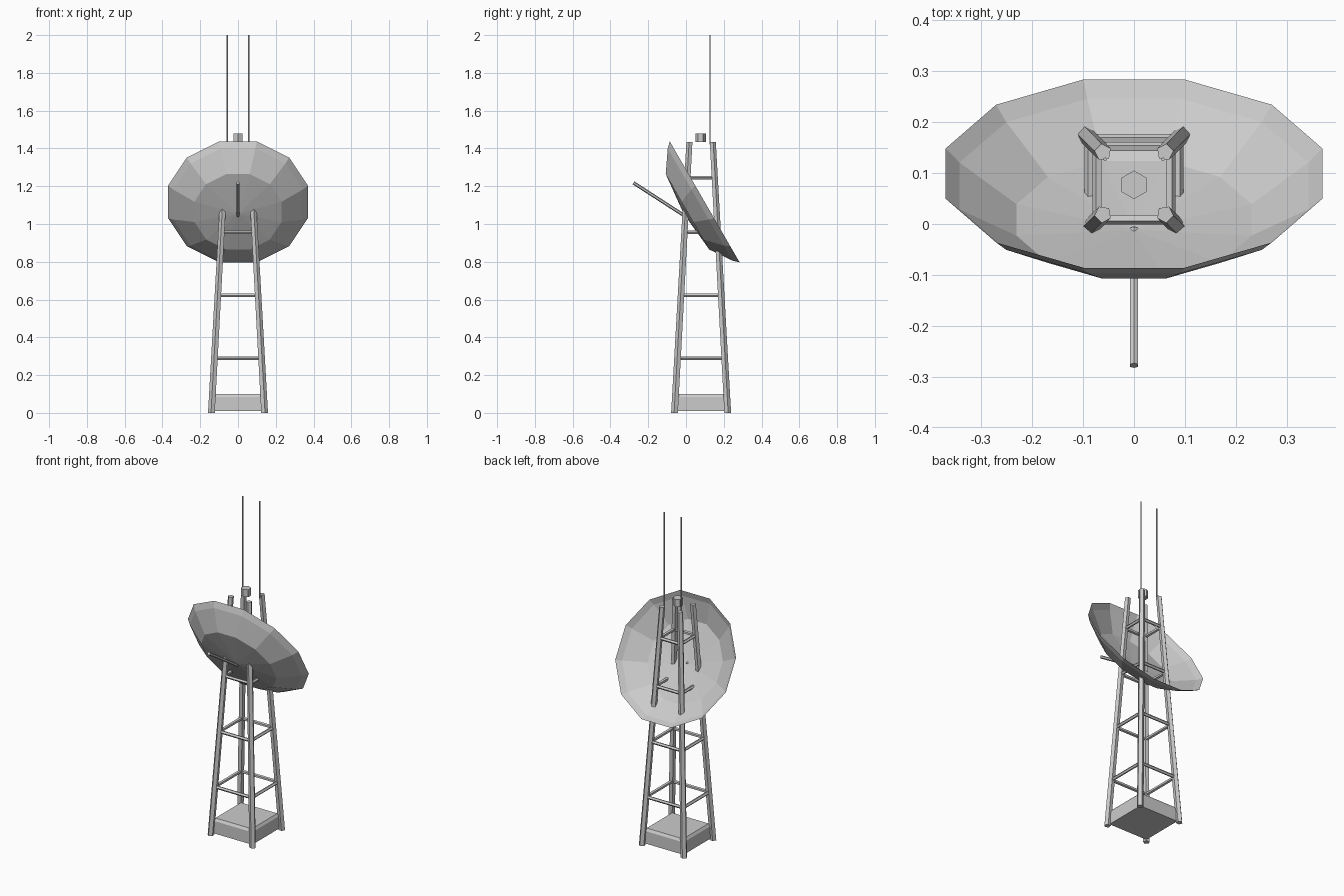
import bpy, bmesh, math
from mathutils import Vector, Matrix

if "Cube" in bpy.data.objects:
    bpy.data.objects.remove(bpy.data.objects["Cube"])

CY = 0.08          # tower axis in y
TOP = 1.435        # height of the leg tops


def make(name, bm):
    bmesh.ops.recalc_face_normals(bm, faces=bm.faces)
    me = bpy.data.meshes.new(name)
    bm.to_mesh(me)
    bm.free()
    ob = bpy.data.objects.new(name, me)
    bpy.context.collection.objects.link(ob)
    return ob


def loft(bm, rings, caps=True):
    """Skin a list of equally long point rings."""
    vs = [[bm.verts.new(p) for p in r] for r in rings]
    n = len(vs[0])
    for a, b in zip(vs, vs[1:]):
        for i in range(n):
            j = (i + 1) % n
            bm.faces.new((a[i], a[j], b[j], b[i]))
    if caps:
        bm.faces.new(vs[0])
        bm.faces.new(vs[-1])
    return vs


def tube(name, a, b, r, sides, r2=None):
    """Straight bar between two points."""
    a, b = Vector(a), Vector(b)
    m = (b - a).to_track_quat('Z', 'Y').to_matrix()
    ang = [math.tau * (i + 0.5) / sides for i in range(sides)]
    bm = bmesh.new()
    loft(bm, [[c + m @ Vector((q * math.cos(t), q * math.sin(t), 0)) for t in ang]
              for c, q in ((a, r), (b, r2 or r))])
    return make(name, bm)


def half(z):
    """Half width of the tapering tower at height z."""
    return 0.14 - 0.079 * z / TOP


def corner(sx, sy, z):
    return Vector((sx * half(z), CY + sy * half(z), z))


corners = [(-1, -1), (1, -1), (1, 1), (-1, 1)]

# four five-sided legs, one edge pointing inward
for sx, sy in corners:
    inward = math.atan2(-sy, -sx)
    rings = []
    for z, r in ((0.0, 0.019), (TOP, 0.017)):
        c = corner(sx, sy, z)
        rings.append([c + Vector((r * math.cos(inward + math.tau * i / 5),
                                  r * math.sin(inward + math.tau * i / 5), 0))
                      for i in range(5)])
    bm = bmesh.new()
    loft(bm, rings)
    make("tower_leg", bm)

# rungs on every side at four levels
for z in (0.29, 0.622, 0.957, 1.245):
    for k in range(4):
        tube("tower_rung", corner(*corners[k], z), corner(*corners[(k + 1) % 4], z), 0.01, 5)

# base block with a chamfered top
bm = bmesh.new()
loft(bm, [[(sx * h, CY + sy * h, z) for sx, sy in corners]
          for z, h in ((0.01, 0.132), (0.085, 0.132), (0.1, 0.122))])
make("base_block", bm)

# twelve-sided dish, opening up and to the back
tilt = Matrix.Translation((0, 0.099, 1.117)) @ Matrix.Rotation(math.radians(-60), 4, 'X')
bm = bmesh.new()
rings = loft(bm, [[tilt @ Vector((r * math.cos(math.tau * (i + 0.5) / 12),
                                  r * math.sin(math.tau * (i + 0.5) / 12), -d))
                   for i in range(12)]
                  for r, d in ((0.383, 0.0), (0.355, 0.028), (0.239, 0.105))], caps=False)
mid = bm.verts.new(tilt @ Vector((0, 0, -0.128)))
for i in range(12):
    bm.faces.new((rings[-1][i], rings[-1][(i + 1) % 12], mid))
make("dish", bm)

# feed rod
tube("feed_rod", (0, -0.01, 1.045), (0, -0.278, 1.218), 0.009, 6)

# beacon and whip antennas on top
tube("beacon", (0, CY - 0.003, 1.435), (0, CY - 0.003, 1.48), 0.028, 6)
for s in (-1, 1):
    tube("whip_antenna", (s * 0.057, 0.127, 1.42), (s * 0.057, 0.127, 2.0), 0.004, 5)
